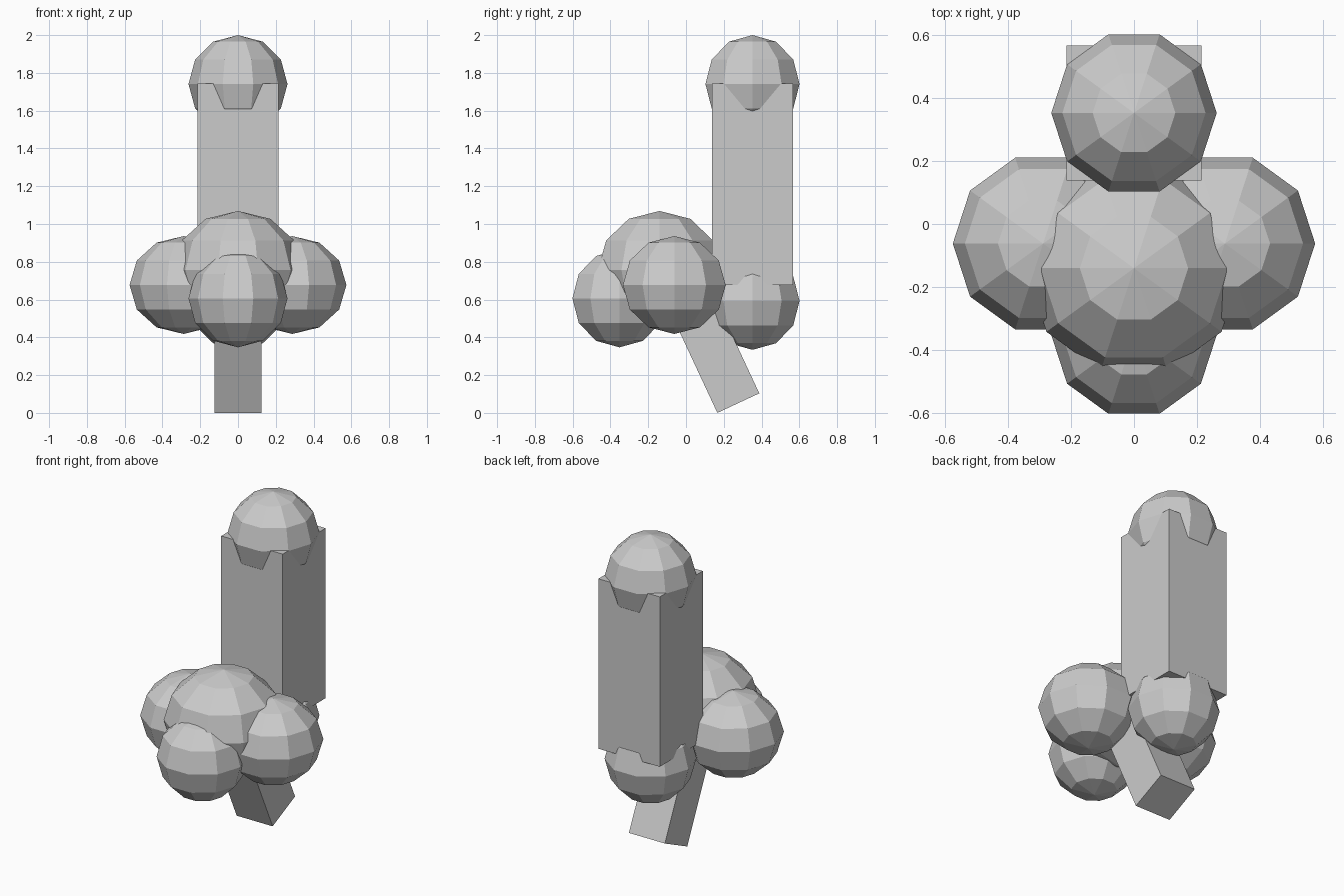
import bpy, bmesh, math
from mathutils import Matrix, Vector

if "Cube" in bpy.data.objects:
    bpy.data.objects.remove(bpy.data.objects["Cube"])

grey = bpy.data.materials.new("plain grey")
grey.diffuse_color = (0.6, 0.6, 0.6, 1)
grey.use_nodes = True
grey.node_tree.nodes["Principled BSDF"].inputs["Base Color"].default_value = grey.diffuse_color


def finish(bm, name):
    mesh = bpy.data.meshes.new(name)
    bm.normal_update()
    bm.to_mesh(mesh)
    bm.free()
    mesh.materials.append(grey)
    obj = bpy.data.objects.new(name, mesh)
    bpy.context.collection.objects.link(obj)
    return obj


def ball(name, centre, radius, height):
    """Ten-sided, six-ring ball with a corner pointing along +x."""
    bm = bmesh.new()
    bmesh.ops.create_uvsphere(bm, u_segments=10, v_segments=6, radius=1)
    rim = next(v.co for v in bm.verts if abs(v.co.z) < 0.01)
    turn = Matrix.Rotation(-math.atan2(rim.y, rim.x), 4, 'Z')
    scale = Matrix.Diagonal((radius, radius, height, 1))
    bm.transform(Matrix.Translation(centre) @ scale @ turn)
    return finish(bm, name)


def block(name, centre, size, tilt=0):
    bm = bmesh.new()
    bmesh.ops.create_cube(bm, size=1)
    bm.transform(Matrix.Translation(centre)
                 @ Matrix.Rotation(math.radians(tilt), 4, 'X')
                 @ Matrix.Diagonal((*size, 1)))
    return finish(bm, name)


# Upright column with a ball at each end
block("column", (0, 0.352, 1.211), (0.427, 0.427, 1.068))
ball("column_top_ball", (0, 0.352, 1.741), 0.262, 0.259)
ball("column_base_ball", (0, 0.352, 0.593), 0.262, 0.259)

# Cluster of balls: large centre, front and mirrored sides
ball("centre_ball", (0, -0.14, 0.757), 0.343, 0.312)
ball("front_ball", (0, -0.352, 0.606), 0.262, 0.259)
for side, label in ((-1, "left"), (1, "right")):
    ball(label + "_side_ball", (side * 0.288, -0.062, 0.677), 0.286, 0.259)

# Leaning square stem whose lowest corner touches the ground
lean = math.radians(25)
width, length = 0.245, 0.75
corner = Vector((0, 0.166, 0))
along = Vector((0, -math.sin(lean), math.cos(lean)))
across = Vector((0, math.cos(lean), math.sin(lean)))
block("leaning_stem", corner + across * width / 2 + along * length / 2,
      (0.25, width, length), 25)
